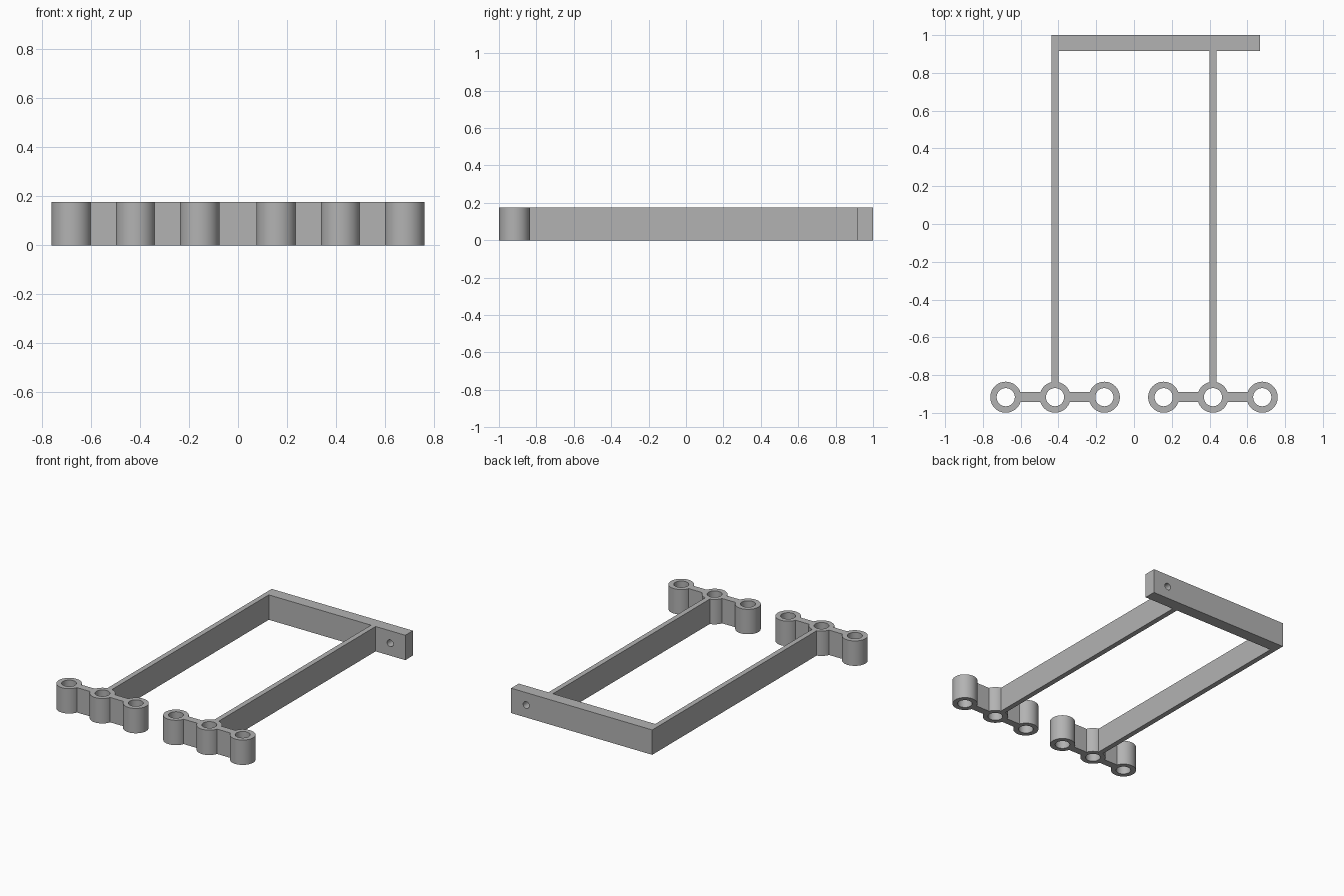
import bpy, bmesh, math

if "Cube" in bpy.data.objects:
    bpy.data.objects.remove(bpy.data.objects["Cube"])

HEIGHT = 0.176
ARM_X, RING_Y, SPACING = 0.418, -0.917, 0.261
RING_R, HOLE_R = 0.082, 0.048

grey = bpy.data.materials.new("plain grey")
grey.diffuse_color = (0.45, 0.45, 0.45, 1)
grey.use_nodes = True
grey.node_tree.nodes["Principled BSDF"].inputs["Base Color"].default_value = grey.diffuse_color


def finish(bm, name):
    mesh = bpy.data.meshes.new(name)
    bm.to_mesh(mesh)
    bm.free()
    mesh.materials.append(grey)
    obj = bpy.data.objects.new(name, mesh)
    bpy.context.collection.objects.link(obj)
    return obj


def box(name, x0, x1, y0, y1):
    bm = bmesh.new()
    bmesh.ops.create_cube(bm, size=1)
    for v in bm.verts:
        v.co.x = x1 if v.co.x > 0 else x0
        v.co.y = y1 if v.co.y > 0 else y0
        v.co.z = HEIGHT if v.co.z > 0 else 0
    return finish(bm, name)


def cylinder(name, x, y, radius, depth, along_y=False):
    bm = bmesh.new()
    bmesh.ops.create_cone(bm, cap_ends=True, segments=64,
                          radius1=radius, radius2=radius, depth=depth)
    obj = finish(bm, name)
    obj.location = (x, y, HEIGHT / 2)
    if along_y:
        obj.rotation_euler.x = math.pi / 2
    return obj


def combine(target, tools, operation):
    bpy.context.view_layer.objects.active = target
    for tool in tools:
        mod = target.modifiers.new(operation, 'BOOLEAN')
        mod.operation, mod.solver, mod.object = operation, 'EXACT', tool
        bpy.ops.object.modifier_apply(modifier=mod.name)
        bpy.data.objects.remove(tool)


# Rear bar, with its end overhanging on the right
frame = box("clip_frame", -0.436, 0.668, 0.915, 1.0)
solids, holes = [], []
for side in (-1, 1):
    cx = side * ARM_X
    # Long thin arm
    solids.append(box("arm", cx - 0.018, cx + 0.018, RING_Y, 0.95))
    # Web joining the three rings
    solids.append(box("ring_web", cx - SPACING, cx + SPACING,
                      RING_Y - 0.025, RING_Y + 0.027))
    # Rings and their bores
    for i in (-1, 0, 1):
        x = cx + i * SPACING
        solids.append(cylinder("ring", x, RING_Y, RING_R, HEIGHT))
        holes.append(cylinder("ring_bore", x, RING_Y, HOLE_R, 1))
# Screw hole through the overhanging end of the bar
holes.append(cylinder("screw_hole", 0.55, 0.95, 0.024, 0.4, along_y=True))

bpy.context.view_layer.update()
combine(frame, solids, 'UNION')
combine(frame, holes, 'DIFFERENCE')

# Smooth round walls, crisp edges
bpy.ops.object.select_all(action='DESELECT')
frame.select_set(True)
bpy.context.view_layer.objects.active = frame
bpy.ops.object.shade_smooth_by_angle(angle=math.radians(30))
